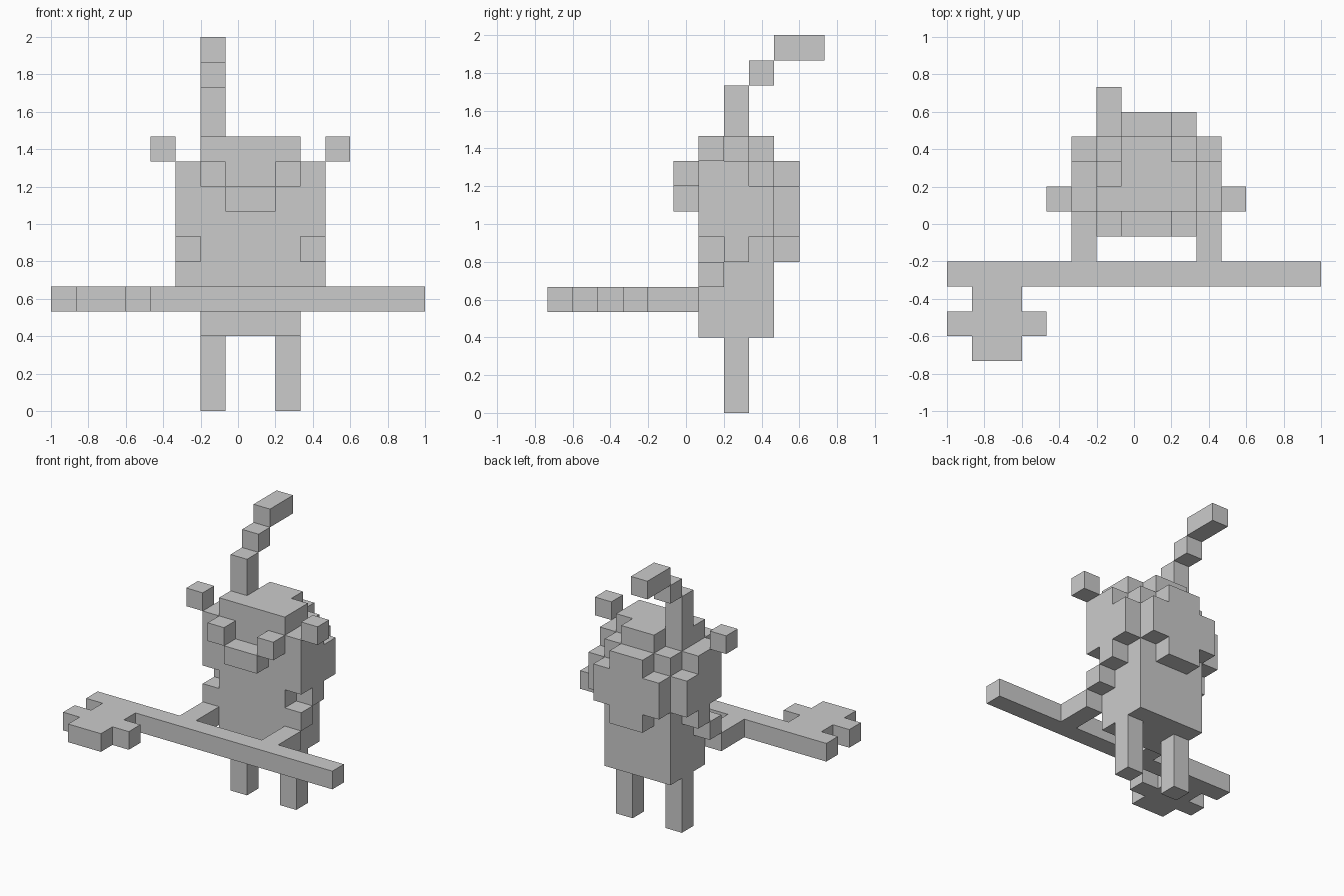
import bpy, bmesh
from mathutils import Vector
from itertools import product

if "Cube" in bpy.data.objects:
    bpy.data.objects.remove(bpy.data.objects["Cube"])

U = 2 / 15                                # edge of one block
ORIGIN = Vector((-1, -5.5 * U, 0))        # corner of block (0, 0, 0)
MID = 16                                  # figure is symmetric about x = 8 blocks


def mirrored(box):
    x0, x1, *rest = box
    return (MID - x1, MID - x0, *rest)


def blocks(name, *boxes):
    """Fuse boxes (x0, x1, y0, y1, z0, z1 in blocks) into one clean skin."""
    cells = set()
    for x0, x1, y0, y1, z0, z1 in boxes:
        cells |= set(product(range(x0, x1), range(y0, y1), range(z0, z1)))
    bm = bmesh.new()
    verts = {}

    def vert(p):
        if p not in verts:
            verts[p] = bm.verts.new(ORIGIN + Vector(p) * U)
        return verts[p]

    for c in sorted(cells):
        for axis, side in product(range(3), (0, 1)):
            near = list(c)
            near[axis] += 2 * side - 1
            if tuple(near) in cells:
                continue
            a, b = (axis + 1) % 3, (axis + 2) % 3
            loop = []
            for da, db in ((0, 0), (1, 0), (1, 1), (0, 1)):
                p = list(c)
                p[axis] += side
                p[a] += da
                p[b] += db
                loop.append(vert(tuple(p)))
            bm.faces.new(loop if side else loop[::-1])
    bmesh.ops.dissolve_limit(bm, angle_limit=0.01, verts=bm.verts[:], edges=bm.edges[:])
    mesh = bpy.data.meshes.new(name)
    bm.to_mesh(mesh)
    bm.free()
    obj = bpy.data.objects.new(name, mesh)
    bpy.context.collection.objects.link(obj)
    return obj


def pair(name, *boxes):
    blocks("right_" + name, *map(mirrored, boxes))
    blocks("left_" + name, *boxes)


# Body and head
blocks("body", (6, 10, 6, 9, 3, 10))
blocks("head_top", (6, 10, 6, 8, 10, 11), (7, 9, 8, 9, 10, 11))
blocks("muzzle", (7, 9, 5, 6, 8, 9))

# Rounded hump on the back
blocks("back_hump", (6, 10, 9, 10, 7, 9), (7, 9, 9, 10, 6, 10))

# Paired parts
pair("side_hair", (10, 11, 6, 8, 7, 10), (10, 11, 8, 9, 7, 9))
pair("eye", (9, 10, 5, 6, 9, 10))
pair("ear", (11, 12, 6, 7, 10, 11))
pair("leg", (9, 10, 7, 8, 0, 3))
pair("arm", (10, 11, 7, 8, 6, 7), (10, 11, 6, 7, 5, 6), (10, 11, 4, 6, 4, 5))

# Plume rising from the head and bending back
blocks("plume", (6, 7, 7, 8, 11, 13), (6, 7, 8, 9, 13, 14), (6, 7, 9, 11, 14, 15))

# Long weapon held across the front
blocks("pole", (0, 15, 3, 4, 4, 5))
blocks("blade", (1, 3, 0, 3, 4, 5), (0, 4, 1, 2, 4, 5))
